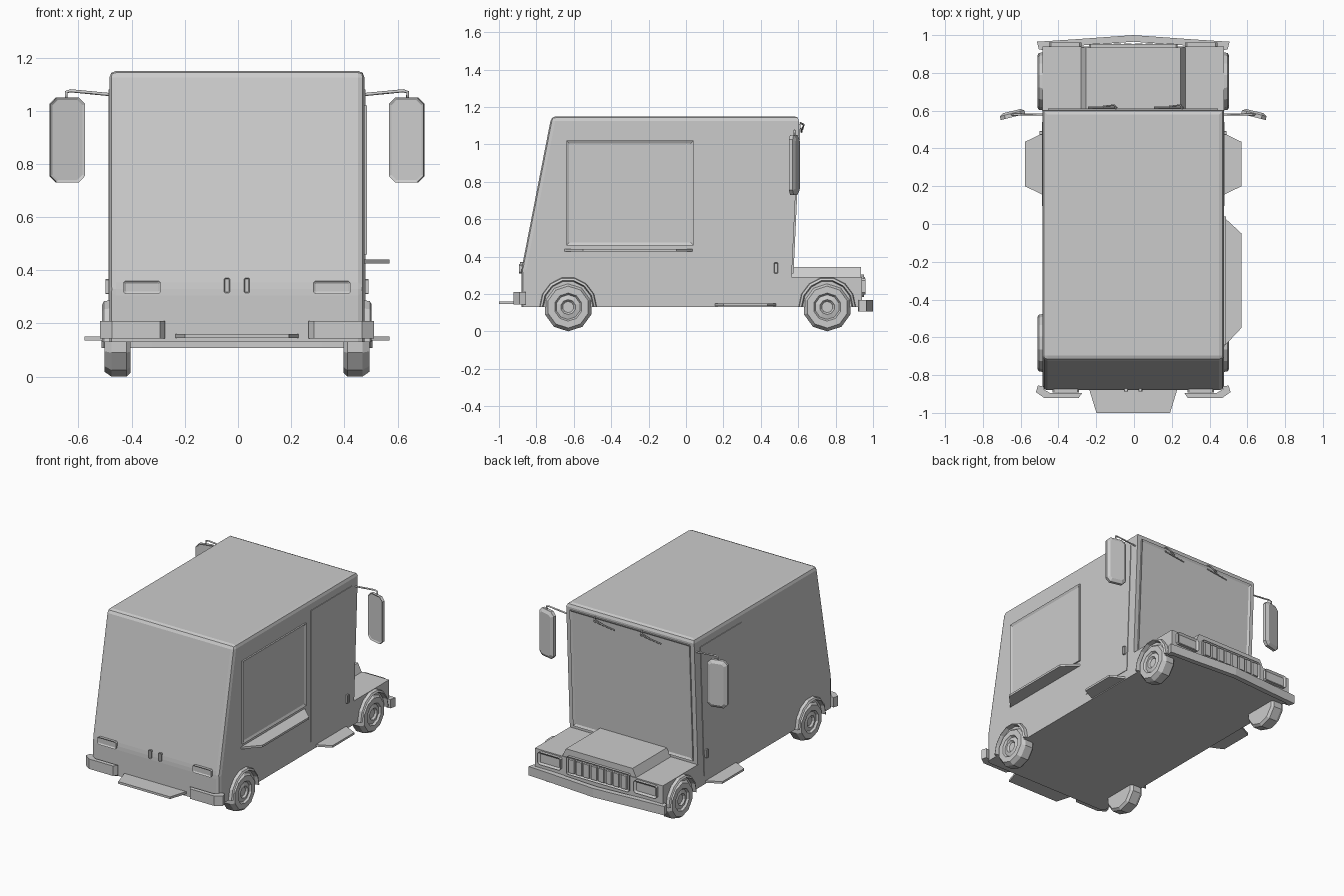
import bpy, bmesh, math
from mathutils import Vector, geometry

if "Cube" in bpy.data.objects:
    bpy.data.objects.remove(bpy.data.objects["Cube"])

SHIFT = Vector((-0.004, 0, 0))
W = 0.48  # body half width


def finish(name, bm):
    bmesh.ops.translate(bm, verts=bm.verts, vec=SHIFT)
    bmesh.ops.recalc_face_normals(bm, faces=bm.faces)
    me = bpy.data.meshes.new(name)
    bm.to_mesh(me)
    bm.free()
    ob = bpy.data.objects.new(name, me)
    bpy.context.collection.objects.link(ob)
    return ob


def slab(pts, n, t):
    """Extrude a 3D outline along n by t; returns bmesh and outer face."""
    pts, n = [Vector(p) for p in pts], Vector(n).normalized()
    if geometry.normal(pts).dot(n) < 0:
        pts.reverse()
    bm = bmesh.new()
    a = [bm.verts.new(p) for p in pts]
    b = [bm.verts.new(p + n * t) for p in pts]
    bm.faces.new(a[::-1])
    top = bm.faces.new(b)
    for i in range(len(a)):
        j = (i + 1) % len(a)
        bm.faces.new((a[i], a[j], b[j], b[i]))
    bm.normal_update()
    return bm, top


def panel(name, pts, n, t, inset=0, depth=0):
    bm, top = slab(pts, n, t)
    if inset:
        bmesh.ops.inset_individual(bm, faces=[top], thickness=inset, depth=depth)
    return finish(name, bm)


def prism_z(name, xy, z0, z1):
    bm = bmesh.new()
    lo = [bm.verts.new((x, y, z0)) for x, y in xy]
    hi = [bm.verts.new((x, y, z1)) for x, y in xy]
    bm.faces.new(lo)
    bm.faces.new(hi)
    for i in range(len(xy)):
        j = (i + 1) % len(xy)
        bm.faces.new((lo[i], lo[j], hi[j], hi[i]))
    return finish(name, bm)


def box(name, x0, x1, y0, y1, z0, z1):
    return prism_z(name, [(x0, y0), (x1, y0), (x1, y1), (x0, y1)], z0, z1)


def octagon(u0, u1, v0, v1, c):
    return [(u0 + c, v0), (u1 - c, v0), (u1, v0 + c), (u1, v1 - c),
            (u1 - c, v1), (u0 + c, v1), (u0, v1 - c), (u0, v0 + c)]


def rod(name, pts, r):
    cu = bpy.data.curves.new(name, 'CURVE')
    cu.dimensions, cu.bevel_depth, cu.bevel_resolution = '3D', r, 0
    cu.use_fill_caps = True
    sp = cu.splines.new('POLY')
    sp.points.add(len(pts) - 1)
    for q, p in zip(sp.points, pts):
        q.co = (*(Vector(p) + SHIFT), 1)
    ob = bpy.data.objects.new(name, cu)
    bpy.context.collection.objects.link(ob)


# Van body: side profile with softened upper edges
side = [(-0.88, 0.13), (-0.88, 0.33), (-0.72, 1.15), (0.605, 1.15), (0.565, 0.29), (0.56, 0.13)]
bm, _ = slab([(-W, y, z) for y, z in side], (1, 0, 0), 2 * W)
edges = [e for e in bm.edges if min(v.co.z for v in e.verts) > 0.3
         or (e.verts[0].co.z != e.verts[1].co.z and e.verts[0].co.y < -0.8 and e.verts[1].co.y < -0.8)]
bmesh.ops.bevel(bm, geom=edges, offset=0.025, offset_type='OFFSET', segments=2, profile=0.5, affect='EDGES')
finish("body", bm)

# Nose: fender block and raised hood with sloped sides
box("fender_block", -W, W, 0.54, 0.94, 0.13, 0.29)
panel("hood", [(-0.28, 0.55, 0.285), (0.28, 0.55, 0.285), (0.25, 0.55, 0.345), (-0.25, 0.55, 0.345)],
      (0, 1, 0), 0.385)


# Windshield in a frame on the sloped front
def wy(z):
    return 0.565 + (z - 0.29) * 0.0465


panel("windshield", [(x, wy(z) - 0.005, z) for x, z in
                     [(-0.45, 0.31), (0.45, 0.31), (0.45, 1.11), (-0.45, 1.11)]],
      (0, 1, -0.0465), 0.014, 0.02, -0.008)

# Wipers hanging from the roof edge
for i, x in enumerate((-0.16, 0.19)):
    rod(f"wiper_arm_{i}", [(x + 0.07, 0.61, 1.115), (x + 0.06, 0.63, 1.105), (x, 0.622, 1.08)], 0.005)
    rod(f"wiper_blade_{i}", [(x + 0.075, 0.617, 1.085), (x - 0.08, 0.617, 1.065)], 0.005)

# Grille with slats
panel("grille_frame", [(x, 0.935, z) for x, z in octagon(-0.235, 0.235, 0.185, 0.305, 0.008)],
      (0, 1, 0), 0.018, 0.01, -0.012)
for i in range(8):
    x = -0.196 + i * 0.056
    box(f"grille_slat_{i}", x - 0.02, x + 0.02, 0.93, 0.956, 0.2, 0.29)

# Front bumper, bowed forward
outer = [(0.5, 0.925), (0.51, 0.965), (0.32, 0.977), (0, 1.0)]
inner = [(0, 0.965), (0.32, 0.942), (0.47, 0.935), (0.475, 0.92)]
half = outer + inner
prism_z("front_bumper", outer + [(-x, y) for x, y in outer[-2::-1]]
        + [(-x, y) for x, y in inner[::-1]] + inner[1:], 0.107, 0.167)

# Rear step, serving window and shelf
prism_z("rear_step", [(-0.235, -0.87), (0.235, -0.87), (0.195, -1.0), (-0.195, -1.0)], 0.145, 0.16)
panel("serving_window", [(W - 0.002, y, z) for y, z in
                         [(-0.64, 0.46), (0.04, 0.46), (0.04, 1.02), (-0.64, 1.02)]],
      (1, 0, 0), 0.012, 0.022, -0.008)
prism_z("serving_shelf", [(W - 0.01, -0.66), (0.573, -0.55), (0.573, -0.05), (W - 0.01, 0.045)], 0.426, 0.44)


# Wheel: ten-sided lathe around the x axis
def wheel(name, s, cy):
    prof = [(0.115, 0.40), (0.13, 0.415), (0.13, 0.472), (0.112, 0.498), (0.075, 0.498),
            (0.066, 0.485), (0.04, 0.492), (0.03, 0.48)]
    bm = bmesh.new()
    rings = []
    for r, x in prof:
        rings.append([bm.verts.new((s * x, cy + r * math.sin(k * math.tau / 10),
                                    0.13 - r * math.cos(k * math.tau / 10))) for k in range(10)])
    for a, b in zip(rings, rings[1:]):
        for k in range(10):
            j = (k + 1) % 10
            bm.faces.new((a[k], a[j], b[j], b[k]))
    bm.faces.new(rings[0])
    bm.faces.new(rings[-1])
    finish(name, bm)


# Wheel arch: flared half ring
def arch(name, s, cy):
    bm = bmesh.new()
    cols = []
    for k in range(8):
        a = math.pi * k / 7
        cols.append([bm.verts.new((s * x, cy + r * math.cos(a), 0.13 + r * 1.05 * math.sin(a)))
                     for r, x in ((0.155, 0.47), (0.15, 0.5), (0.138, 0.507), (0.13, 0.47))])
    for a, b in zip(cols, cols[1:]):
        for k in range(4):
            j = (k + 1) % 4
            bm.faces.new((a[k], a[j], b[j], b[k]))
    bm.faces.new(cols[0])
    bm.faces.new(cols[-1])
    finish(name, bm)


# Parts repeated on both sides
for s, tag in ((1, "right"), (-1, "left")):
    for end, cy in (("rear", -0.63), ("front", 0.755)):
        wheel(f"{end}_wheel_{tag}", s, cy)
        arch(f"{end}_arch_{tag}", s, cy)
    # Cab door and handle
    panel(f"door_{tag}", [(s * (W - 0.002), y, z) for y, z in
                          [(0.095, 0.19), (0.5, 0.19), (0.54, 1.08), (0.095, 1.08)]],
          (s, 0, 0), 0.006)
    panel(f"door_handle_{tag}", [(s * W, y, z) for y, z in octagon(0.47, 0.492, 0.31, 0.367, 0.003)],
          (s, 0, 0), 0.015, 0.004, -0.003)
    # Side step
    prism_z(f"side_step_{tag}", [(s * 0.47, 0.15), (s * 0.573, 0.2), (s * 0.573, 0.435), (s * 0.47, 0.485)],
            0.136, 0.15)
    # Rear bumper corner
    prism_z(f"rear_bumper_{tag}", [(s * x, y) for x, y in
            [(0.27, -0.895), (0.29, -0.922), (0.47, -0.922), (0.515, -0.89), (0.505, -0.855),
             (0.475, -0.86), (0.475, -0.875), (0.44, -0.895)]], 0.143, 0.21)
    # Lamps
    panel(f"tail_lamp_{tag}", [(s * x, -0.868, z) for x, z in octagon(0.287, 0.427, 0.31, 0.36, 0.008)],
          (0, -1, 0), 0.024, 0.01, -0.006)
    panel(f"headlamp_{tag}", [(s * x, 0.935, z) for x, z in octagon(0.275, 0.445, 0.198, 0.282, 0.01)],
          (0, 1, 0), 0.025, 0.014, -0.01)
    # Rear door handle
    panel(f"rear_handle_{tag}", [(s * x, -0.865, z) for x, z in octagon(0.027, 0.048, 0.315, 0.37, 0.003)],
          (0, -1, 0), 0.022, 0.004, -0.003)
    # Tall side mirror: glass side faces back, shell bulges forward
    ring = [(s * (0.639 + u * 0.97), 0.578 - 0.24 * u, z) for u, z in octagon(-0.067, 0.067, 0.73, 1.05, 0.025)]
    n = Vector((s * 0.24, 0.97, 0))
    panel(f"mirror_glass_{tag}", ring, -n, 0.012, 0.01, -0.005)
    panel(f"mirror_shell_{tag}", ring, n, 0.008, 0.022, 0.012)
    rod(f"mirror_arm_{tag}", [(s * 0.47, 0.58, 1.06), (s * 0.625, 0.58, 1.075), (s * 0.642, 0.58, 1.07),
                              (s * 0.642, 0.58, 1.04)], 0.006)
